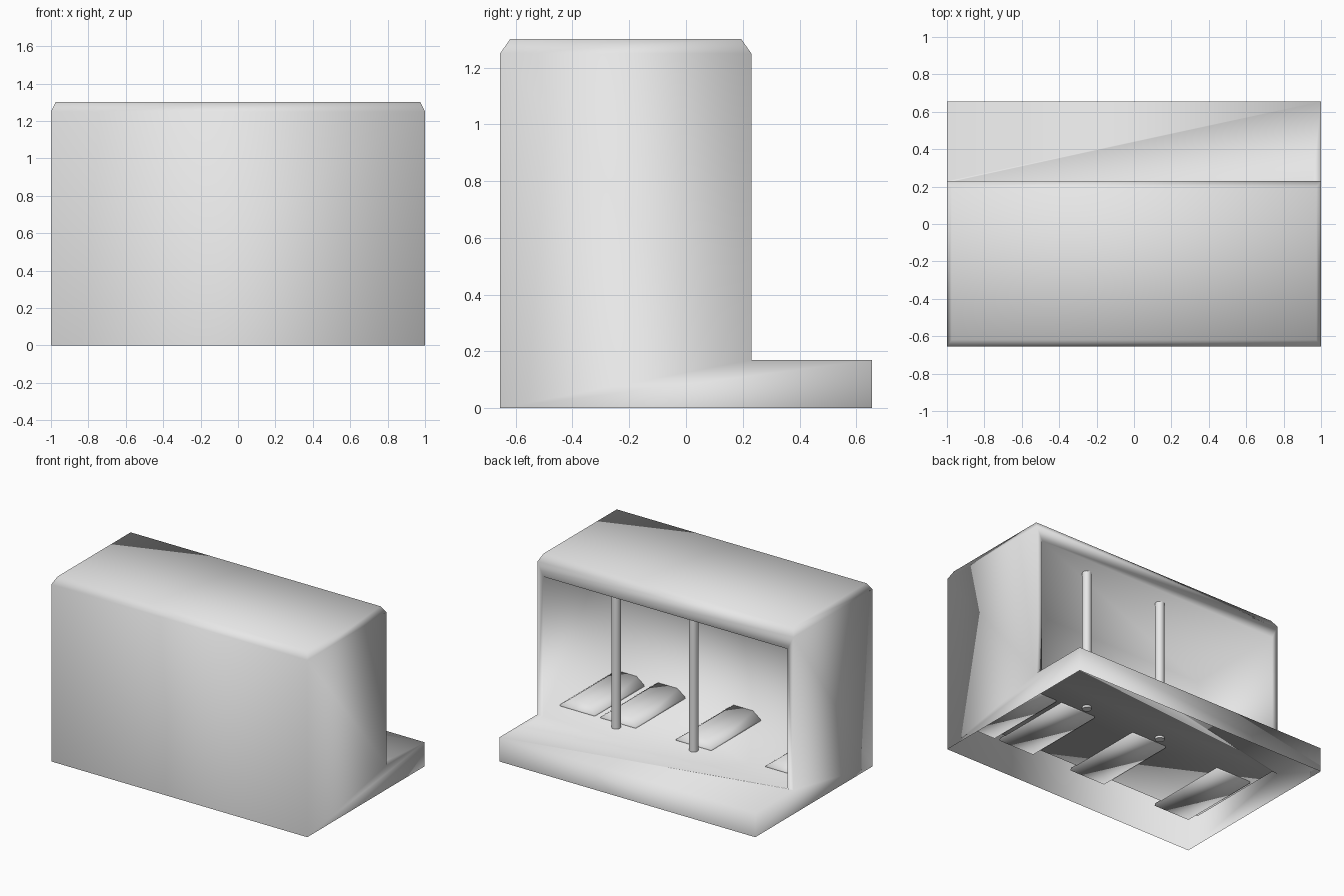
import bpy, bmesh

cube = bpy.data.objects.get("Cube")
if cube:
    bpy.data.objects.remove(cube, do_unlink=True)

grey = bpy.data.materials.new("light grey")
grey.use_nodes = True
grey.diffuse_color = (0.8, 0.8, 0.8, 1)
grey.node_tree.nodes["Principled BSDF"].inputs["Base Color"].default_value = (0.8, 0.8, 0.8, 1)


def make_object(name, bm):
    bmesh.ops.recalc_face_normals(bm, faces=bm.faces)
    for face in bm.faces:
        face.smooth = True
    mesh = bpy.data.meshes.new(name)
    bm.to_mesh(mesh)
    bm.free()
    mesh.materials.append(grey)
    obj = bpy.data.objects.new(name, mesh)
    bpy.context.collection.objects.link(obj)
    return obj


FRONT, REAR, BACK = -0.655, 0.23, 0.655
FLOOR, CEILING, SHOULDER, TOP = 0.17, 1.155, 1.25, 1.3
INNER_X, INNER_Y = 0.955, -0.51

# Shelter shell: an outer skin, open underneath, wrapped into a hollow room
bm = bmesh.new()


def pair(x, y, z):
    return [bm.verts.new((side * x, y, z)) for side in (-1, 1)]


def span(a, b):
    """Face running across the whole width between two mirrored pairs."""
    bm.faces.new((a[0], a[1], b[1], b[0]))


def sides(*pairs):
    """The same face on the left and on the right."""
    for i in (0, 1):
        bm.faces.new([p[i] for p in pairs])


base_front = pair(1, FRONT, 0)
base_back = pair(1, BACK, 0)
step_back = pair(1, BACK, FLOOR)
knee = pair(1, REAR, FLOOR)
shoulder_front = pair(1, FRONT, SHOULDER)
shoulder_rear = pair(1, REAR, SHOULDER)
top_front = pair(0.975, FRONT + 0.035, TOP)
top_rear = pair(0.975, REAR - 0.035, TOP)
sill = pair(INNER_X, REAR, FLOOR)
lintel = pair(INNER_X, REAR, CEILING)
room_floor = pair(INNER_X, INNER_Y, FLOOR)
room_top = pair(INNER_X, INNER_Y, CEILING)

# Outer walls, chamfered roof and step
span(base_front, shoulder_front)
span(shoulder_front, top_front)
span(top_front, top_rear)
span(top_rear, shoulder_rear)
span(base_back, step_back)
sides(base_front, base_back, step_back, knee, shoulder_rear, shoulder_front)
sides(shoulder_front, shoulder_rear, top_rear, top_front)
bm.faces.new((step_back[0], step_back[1], knee[1], sill[1], sill[0], knee[0]))

# Frame around the opening
span(shoulder_rear, lintel)
sides(knee, sill, lintel, shoulder_rear)

# Room inside
span(sill, room_floor)
span(room_floor, room_top)
span(room_top, lintel)
sides(sill, room_floor, room_top, lintel)
make_object("shelter_shell", bm)

# Low tapered benches, running into the wall
for number, x in enumerate((0.82, 0.50, -0.09, -0.79), 1):
    bm = bmesh.new()
    rings = []
    for half, y0, y1, z in ((0.14, -0.57, 0.04, 0.16), (0.135, -0.57, 0.045, 0.18),
                            (0.075, -0.56, 0.01, 0.225)):
        rings.append([bm.verts.new((x + dx, y, z)) for dx, y in
                      ((-half, y0), (half, y0), (half, y1), (-half, y1))])
    for low, high in zip(rings, rings[1:]):
        for i in range(4):
            j = (i + 1) % 4
            bm.faces.new((low[i], low[j], high[j], high[i]))
    bm.faces.new(rings[0])
    bm.faces.new(rings[-1])
    make_object(f"bench_{number}", bm)

# Two round posts from floor to ceiling
for number, x in enumerate((0.475, -0.13), 1):
    bpy.ops.mesh.primitive_cylinder_add(vertices=16, radius=0.03, depth=1.01,
                                        location=(x, 0.1, 0.66))
    post = bpy.context.object
    post.name = f"post_{number}"
    post.data.materials.append(grey)
    bpy.ops.object.shade_smooth_by_angle()
